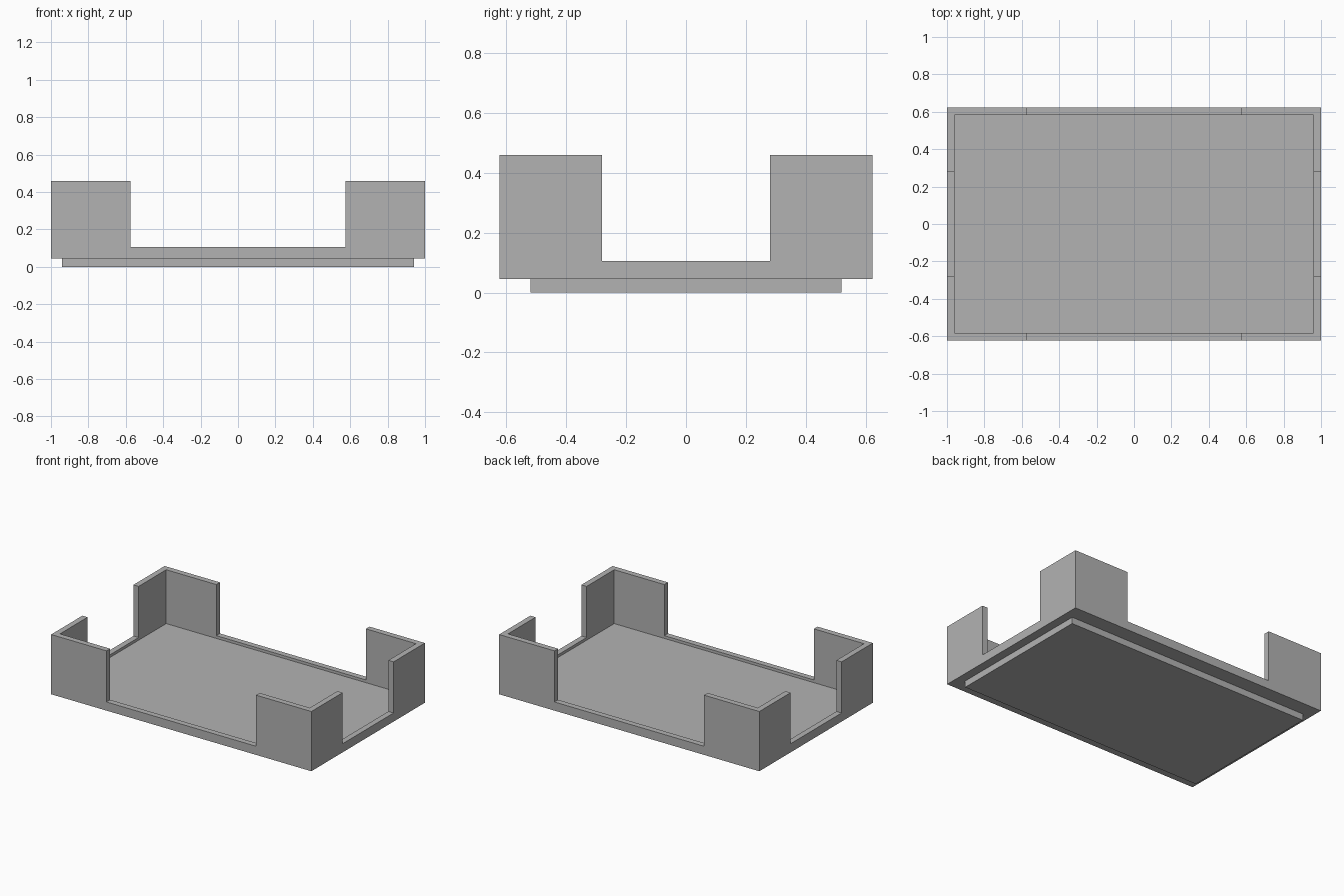
import bpy

default = bpy.data.objects.get("Cube")
if default:
    bpy.data.objects.remove(default, do_unlink=True)

# Main dimensions
HALF_X, HALF_Y = 1.0, 0.623
WALL = 0.04
TRAY_Z, FLOOR_Z, RIM_Z, TOP_Z = 0.045, 0.086, 0.105, 0.46
NOTCH_X, NOTCH_Y = 0.575, 0.28

# Single grey material
grey = bpy.data.materials.new("plain_grey")
grey.use_nodes = True
colour = (0.45, 0.45, 0.45, 1)
grey.diffuse_color = colour
grey.node_tree.nodes["Principled BSDF"].inputs["Base Color"].default_value = colour


def box(name, half_x, half_y, z0, z1):
    """Box centred on the z axis between two heights."""
    bpy.ops.mesh.primitive_cube_add(size=2, location=(0, 0, (z0 + z1) / 2))
    obj = bpy.context.object
    obj.name = name
    obj.scale = (half_x, half_y, (z1 - z0) / 2)
    bpy.ops.object.transform_apply(location=True, rotation=False, scale=True)
    obj.data.materials.append(grey)
    return obj


def cut(target, cutter):
    """Subtract the cutter from the target and remove it."""
    cutter.hide_render = True
    mod = target.modifiers.new("cut", "BOOLEAN")
    mod.operation = "DIFFERENCE"
    mod.solver = "EXACT"
    mod.object = cutter
    bpy.context.view_layer.objects.active = target
    bpy.ops.object.modifier_apply(modifier=mod.name)
    bpy.data.objects.remove(cutter, do_unlink=True)


# Recessed foot under the tray
box("base_plinth", 0.94, 0.52, 0, TRAY_Z)

# Tray: hollow the block, then notch the walls so only tall corners remain
tray = box("corner_tray", HALF_X, HALF_Y, TRAY_Z, TOP_Z)
cut(tray, box("cavity_cutter", HALF_X - WALL, HALF_Y - WALL, FLOOR_Z, 1))
cut(tray, box("long_wall_notch", NOTCH_X, 1, RIM_Z, 1))
cut(tray, box("short_wall_notch", 2, NOTCH_Y, RIM_Z, 1))
